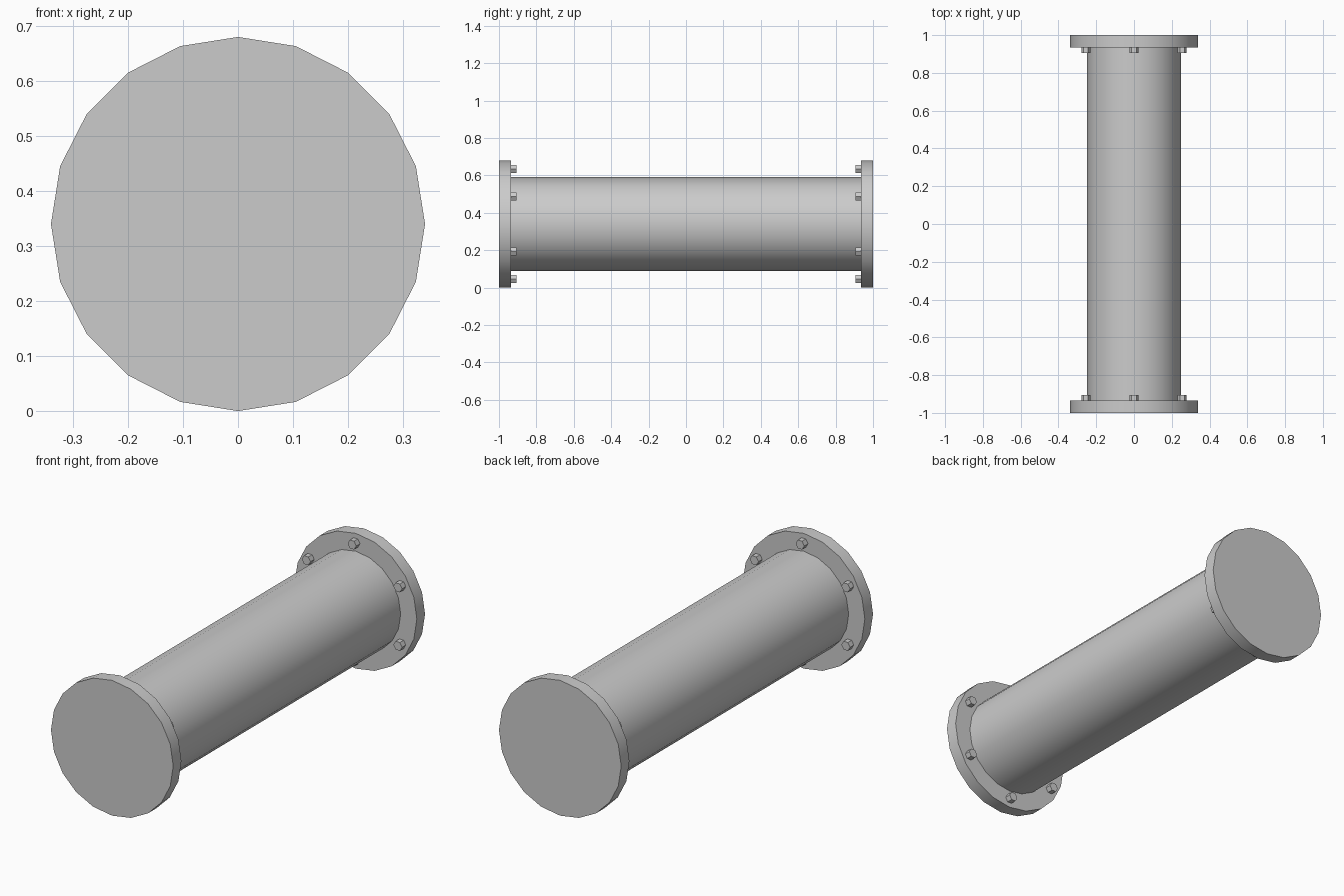
import bpy
from math import pi, radians, cos, sin

if "Cube" in bpy.data.objects:
    bpy.data.objects.remove(bpy.data.objects["Cube"])

AXIS_Z = 0.34      # height of the pipe axis
FLANGE_IN = 0.935  # inner face of each flange


def rod(name, radius, y0, y1, sides, x=0.0, z=AXIS_Z, spin=0.0, smooth=True):
    """Cylinder lying along y from y0 to y1."""
    bpy.ops.mesh.primitive_cylinder_add(
        vertices=sides, radius=radius, depth=abs(y1 - y0),
        location=(x, (y0 + y1) / 2, z), rotation=(pi / 2, 0, 0))
    ob = bpy.context.object
    ob.name = name
    if spin:
        ob.rotation_euler = (pi / 2, spin, 0)
    bpy.ops.object.transform_apply(location=False, rotation=True, scale=False)
    if smooth:
        bpy.ops.object.shade_smooth_by_angle(angle=radians(30))
    return ob


# Main pipe
rod("pipe", 0.25, -FLANGE_IN - 0.01, FLANGE_IN + 0.01, 20)

# End flanges, each with a ring of six hex bolts on its inner face
for side, label in ((-1, "front"), (1, "back")):
    rod(f"{label}_flange", 0.34, side * FLANGE_IN, side * 1.0, 20)
    for i in range(6):
        a = pi / 2 + i * pi / 3
        rod(f"{label}_bolt_{i + 1}", 0.024, side * 0.905, side * (FLANGE_IN + 0.01), 6,
            x=0.294 * cos(a), z=AXIS_Z + 0.294 * sin(a),
            spin=pi / 6, smooth=False)
